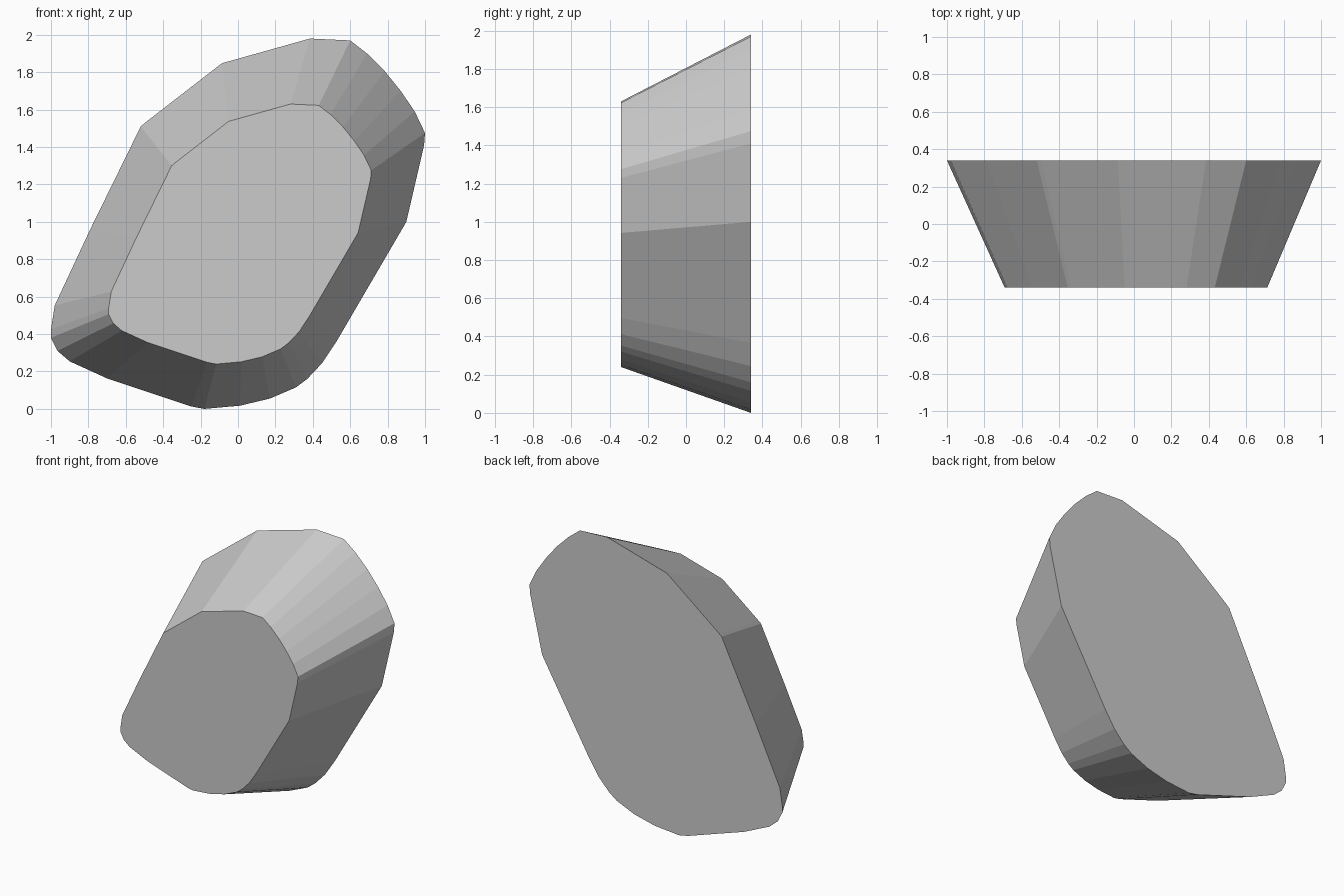
import bpy, bmesh

if "Cube" in bpy.data.objects:
    bpy.data.objects.remove(bpy.data.objects["Cube"])

# Outline of the large back face (x, z)
OUTLINE = [
    (0.385, 1.98), (0.60, 1.97), (0.69, 1.90), (0.785, 1.805), (0.87, 1.70),
    (0.945, 1.59), (1.0, 1.475), (0.995, 1.41), (0.90, 1.0), (0.53, 0.366),
    (0.45, 0.245), (0.37, 0.16), (0.31, 0.115), (0.17, 0.055), (0.01, 0.017),
    (-0.18, 0.0), (-0.25, 0.013), (-0.70, 0.163), (-0.90, 0.254),
    (-0.965, 0.31), (-1.0, 0.38), (-1.0, 0.425), (-0.98, 0.553),
    (-0.79, 0.96), (-0.52, 1.51), (-0.497, 1.53), (-0.086, 1.848),
]
CX, CZ, TAPER, HALF = 0.035, 0.805, 0.702, 0.34

stone = bpy.data.materials.new("stone grey")
stone.diffuse_color = (0.6, 0.6, 0.6, 1)
stone.use_nodes = True
stone.node_tree.nodes["Principled BSDF"].inputs["Base Color"].default_value = stone.diffuse_color

# Faceted stone: back outline tapered towards the front
bm = bmesh.new()
back = [bm.verts.new((x, HALF, z)) for x, z in OUTLINE]
front = [bm.verts.new((CX + (x - CX) * TAPER, -HALF, CZ + (z - CZ) * TAPER))
         for x, z in OUTLINE]
bm.faces.new(back)
bm.faces.new(front[::-1])
for i in range(len(back)):
    j = (i + 1) % len(back)
    bm.faces.new((back[i], front[i], front[j], back[j]))
bmesh.ops.recalc_face_normals(bm, faces=bm.faces)
mesh = bpy.data.meshes.new("stone_block")
bm.to_mesh(mesh)
bm.free()
mesh.materials.append(stone)
bpy.context.collection.objects.link(bpy.data.objects.new("stone_block", mesh))
